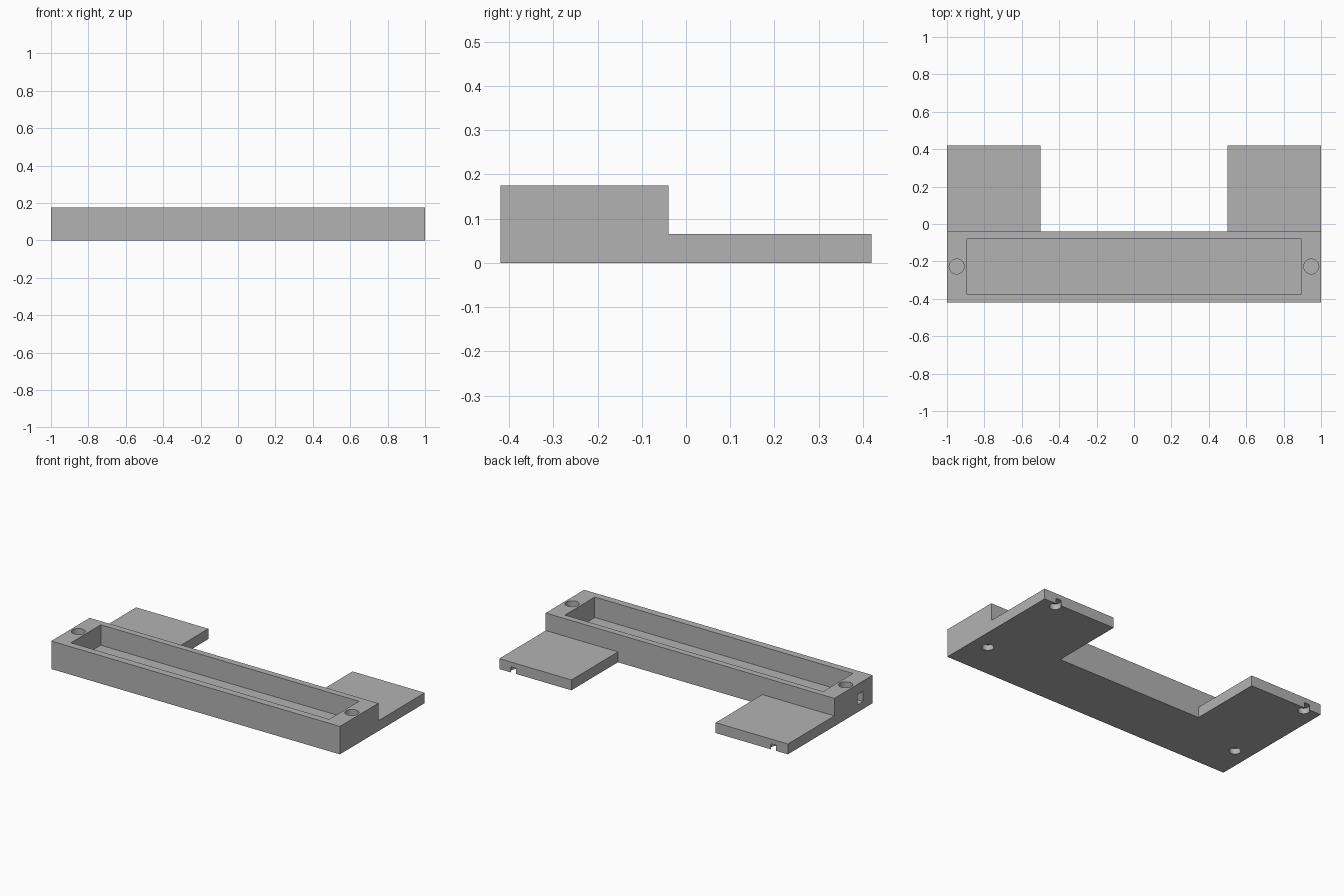
import bpy
import bmesh
from mathutils import Matrix, Vector

cube = bpy.data.objects.get("Cube")
if cube:
    bpy.data.objects.remove(cube, do_unlink=True)

grey = bpy.data.materials.new("plain grey")
grey.use_nodes = True
colour = (0.45, 0.45, 0.45, 1)
grey.diffuse_color = colour
grey.node_tree.nodes["Principled BSDF"].inputs["Base Color"].default_value = colour


def add_object(name, bm):
    bmesh.ops.recalc_face_normals(bm, faces=bm.faces)
    mesh = bpy.data.meshes.new(name)
    bm.to_mesh(mesh)
    bm.free()
    mesh.materials.append(grey)
    obj = bpy.data.objects.new(name, mesh)
    bpy.context.collection.objects.link(obj)
    return obj


def box(name, low, high):
    low, high = Vector(low), Vector(high)
    bm = bmesh.new()
    place = Matrix.Translation((low + high) / 2) @ Matrix.Diagonal((*(high - low), 1))
    bmesh.ops.create_cube(bm, size=1, matrix=place)
    return add_object(name, bm)


def cylinder(name, x, y, z_low, z_high, radius):
    bm = bmesh.new()
    place = Matrix.Translation((x, y, (z_low + z_high) / 2))
    bmesh.ops.create_cone(bm, cap_ends=True, segments=32, radius1=radius,
                          radius2=radius, depth=z_high - z_low, matrix=place)
    return add_object(name, bm)


def cut(target, cutter):
    cutter.hide_render = True
    mod = target.modifiers.new(cutter.name, 'BOOLEAN')
    mod.operation = 'DIFFERENCE'
    mod.solver = 'EXACT'
    mod.object = cutter
    bpy.context.view_layer.objects.active = target
    bpy.ops.object.modifier_apply(modifier=mod.name)
    bpy.data.objects.remove(cutter, do_unlink=True)


# Stepped side profile (y, z) swept across the full width
front, step, back = -0.42, -0.04, 0.42
base_top, body_top = 0.065, 0.175
profile = [(front, 0), (back, 0), (back, base_top), (step, base_top),
           (step, body_top), (front, body_top)]
bm = bmesh.new()
face = bm.faces.new([bm.verts.new((-1, y, z)) for y, z in profile])
swept = bmesh.ops.extrude_face_region(bm, geom=[face])
bmesh.ops.translate(bm, vec=(2, 0, 0),
                    verts=[v for v in swept["geom"] if isinstance(v, bmesh.types.BMVert)])
tray = add_object("tray_with_rear_tabs", bm)

# Gap between the tabs, the long pocket and the cable slot in one end
cut(tray, box("tab_gap", (-0.5, step, -0.1), (0.5, 0.6, 0.3)))
cut(tray, box("pocket", (-0.895, -0.375, 0.047), (0.895, -0.08, 0.3)))
cut(tray, box("cable_slot", (-1.1, -0.325, 0.047), (-0.85, -0.27, 0.11)))

# Blind round sockets: one on top and two underneath at each end
for side in (-1, 1):
    cut(tray, cylinder("top_socket", side * 0.948, -0.227, 0.135, 0.3, 0.04))
    cut(tray, cylinder("front_foot_socket", side * 0.895, -0.195, -0.1, 0.035, 0.033))
    cut(tray, cylinder("tab_foot_socket", side * 0.9, 0.392, -0.1, 0.035, 0.033))

# Smooth socket walls, crisp edges elsewhere
bpy.ops.object.select_all(action='DESELECT')
tray.select_set(True)
bpy.context.view_layer.objects.active = tray
bpy.ops.object.shade_smooth_by_angle(angle=0.5)
